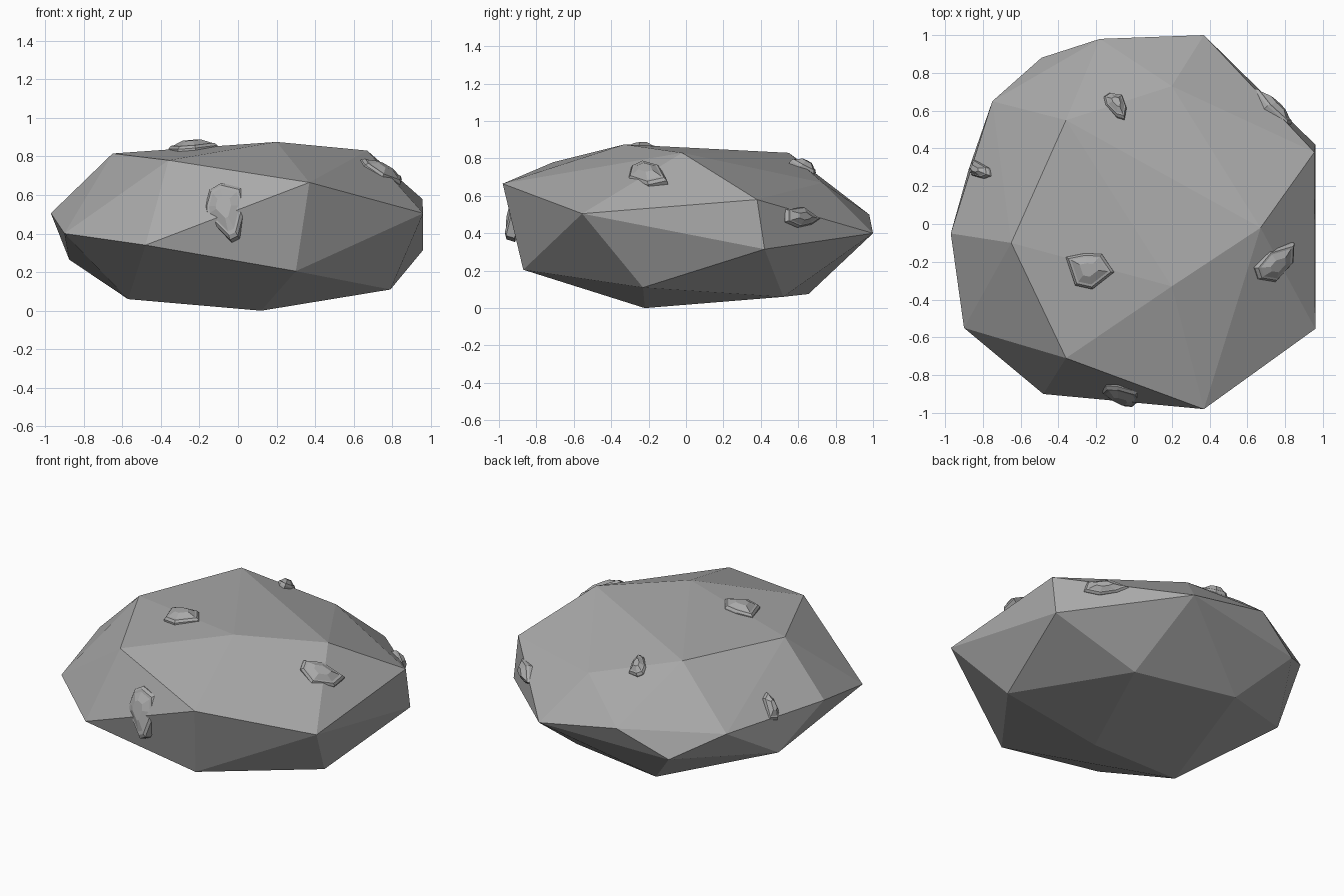
import bpy, bmesh
from mathutils import Vector
from mathutils.bvhtree import BVHTree

if "Cube" in bpy.data.objects:
    bpy.data.objects.remove(bpy.data.objects["Cube"])


def material(name, rgb):
    m = bpy.data.materials.new(name)
    m.diffuse_color = (*rgb, 1)
    m.use_nodes = True
    m.node_tree.nodes["Principled BSDF"].inputs["Base Color"].default_value = m.diffuse_color
    return m


def finish(bm, name, mat):
    bmesh.ops.recalc_face_normals(bm, faces=bm.faces[:])
    mesh = bpy.data.meshes.new(name)
    bm.to_mesh(mesh)
    bm.free()
    mesh.materials.append(mat)
    obj = bpy.data.objects.new(name, mesh)
    bpy.context.collection.objects.link(obj)
    return obj


stone = material("stone grey", (0.4, 0.4, 0.4))

# Boulder: faceted shell stretched over its corner points
corners = [
    # crown
    (.20, .73, .67), (-.36, .55, .83), (-.65, -.10, .815),
    (.20, -.33, .875), (.67, -.02, .83), (-.36, -.71, .78),
    # waist
    (.37, 1.0, .40), (-.18, .98, .50), (-.49, .88, .34), (-.75, .65, .49),
    (-.97, -.05, .505), (-.90, -.55, .40), (-.48, -.90, .34),
    (.37, -.98, .665), (.96, -.555, .505), (.955, .38, .58), (.96, .42, .315),
    # underside
    (.12, -.22, 0), (.79, -.23, .11), (.30, -.87, .205),
    (-.875, .29, .265), (-.24, .655, .075), (.43, .52, .06), (-.57, -.30, .06),
]
bm = bmesh.new()
for c in corners:
    bm.verts.new(c)
bmesh.ops.convex_hull(bm, input=bm.verts[:])
bm.normal_update()
shell = BVHTree.FromBMesh(bm)
finish(bm, "boulder", stone)


def chip(name, axis, outline):
    """Raised stone chip: a 2D outline laid on the boulder, seen along one axis."""
    def lift(p):
        return {"front": Vector((p[0], -3, p[1])),
                "right": Vector((3, p[0], p[1])),
                "top": Vector((p[0], p[1], 3))}[axis]
    ray = {"front": Vector((0, 1, 0)), "right": Vector((-1, 0, 0)),
           "top": Vector((0, 0, -1))}[axis]
    hits = [shell.ray_cast(lift(p), ray) for p in outline]
    hits = [h for h in hits if h[0] is not None]
    normal = sum((h[1] for h in hits), Vector()).normalized()
    centre = sum((h[0] for h in hits), Vector()) / len(hits)
    # flatten the outline onto the local surface plane
    flat = []
    for p in outline:
        o = lift(p)
        flat.append(o + ray * ((centre - o).dot(normal) / ray.dot(normal)))
    # rings: (scale, height) from buried foot to faceted cap
    rings = [(1.0, -.04), (1.0, .008), (.88, .022), (.76, .024), (.38, .045)]
    bm = bmesh.new()
    loops = [[bm.verts.new(centre + (q - centre) * s + normal * h) for q in flat]
             for s, h in rings]
    n = len(flat)
    for a, b in zip(loops, loops[1:]):
        for i in range(n):
            j = (i + 1) % n
            bm.faces.new((a[i], a[j], b[j], b[i]))
    bm.faces.new(loops[0])
    bm.faces.new(loops[-1])
    finish(bm, name, stone)


chip("front_chip", "front", [(-.085, .66), (.02, .635), (.04, .54), (0, .385),
                             (-.04, .365), (-.165, .49), (-.17, .535), (-.145, .625)])
chip("crown_chip", "top", [(-.36, -.175), (-.26, -.155), (-.17, -.16),
                           (-.105, -.255), (-.22, -.345), (-.31, -.325)])
chip("right_chip", "top", [(.635, -.23), (.71, -.14), (.845, -.1),
                           (.84, -.2), (.745, -.305), (.655, -.29)])
chip("rear_chip", "top", [(-.16, .67), (-.13, .69), (-.065, .68), (-.04, .61),
                          (-.05, .555), (-.09, .565), (-.15, .625)])
chip("left_chip", "top", [(-.865, .29), (-.84, .34), (-.765, .295),
                          (-.76, .255), (-.795, .24), (-.85, .255)])
chip("rear_right_chip", "right", [(.525, .525), (.62, .54), (.71, .475),
                                  (.665, .445), (.595, .43), (.525, .46)])
